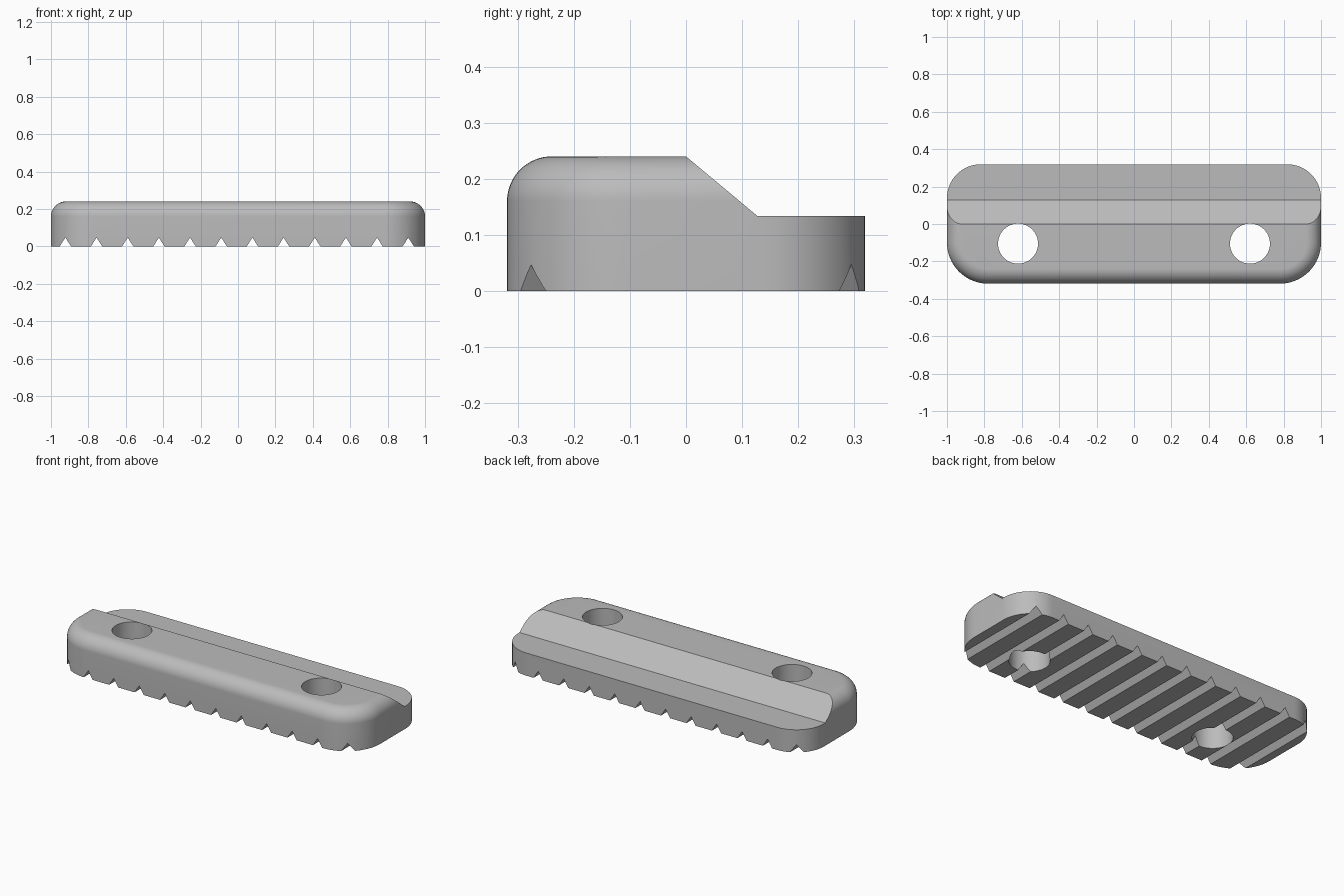
import bpy, bmesh
from math import sin, cos, pi, radians

cube = bpy.data.objects.get("Cube")
if cube:
    bpy.data.objects.remove(cube, do_unlink=True)

HALF_X, HALF_Y, HEIGHT = 1.0, 0.319, 0.24
FILLET = 0.08
FRONT_R, BACK_R = 0.22, 0.18
STEPS = 16


def make_object(name, bm):
    bmesh.ops.recalc_face_normals(bm, faces=bm.faces)
    mesh = bpy.data.meshes.new(name)
    bm.to_mesh(mesh)
    bm.free()
    obj = bpy.data.objects.new(name, mesh)
    bpy.context.collection.objects.link(obj)
    return obj


def outline(inset):
    """Rounded rectangle with wider front corners, shrunk by inset."""
    points = []
    corners = [(1, 1, BACK_R), (-1, 1, BACK_R), (-1, -1, FRONT_R), (1, -1, FRONT_R)]
    for quarter, (sx, sy, r) in enumerate(corners):
        for i in range(STEPS + 1):
            a = (quarter + i / STEPS) * pi / 2
            points.append((sx * (HALF_X - r) + (r - inset) * cos(a),
                           sy * (HALF_Y - r) + (r - inset) * sin(a)))
    return points


def prism(bm, profile, axis, start, end):
    """Extrude a closed 2D profile along x (profile is y, z) or y (profile is x, z)."""
    def place(p, t):
        return (t, p[0], p[1]) if axis == "x" else (p[0], t, p[1])
    rings = [[bm.verts.new(place(p, t)) for p in profile] for t in (start, end)]
    bridge(bm, *rings)
    for ring in rings:
        bm.faces.new(ring)


def bridge(bm, low, high):
    n = len(low)
    for i in range(n):
        j = (i + 1) % n
        bm.faces.new((low[i], low[j], high[j], high[i]))


def cut(target, cutter):
    mod = target.modifiers.new("cut", "BOOLEAN")
    mod.operation, mod.solver, mod.object = "DIFFERENCE", "EXACT", cutter
    bpy.context.view_layer.objects.active = target
    bpy.ops.object.modifier_apply(modifier=mod.name)
    bpy.data.objects.remove(cutter, do_unlink=True)


# Body: rounded block with a filleted top edge
bm = bmesh.new()
levels = [(0, 0)]
for i in range(STEPS + 1):
    a = i / STEPS * pi / 2
    levels.append((FILLET * (1 - cos(a)), HEIGHT - FILLET + FILLET * sin(a)))
rings = [[bm.verts.new((x, y, z)) for x, y in outline(inset)] for inset, z in levels]
for low, high in zip(rings, rings[1:]):
    bridge(bm, low, high)
bm.faces.new(rings[0])
bm.faces.new(rings[-1])
body = make_object("grip_plate", bm)

# Slope and low ledge along the back
bm = bmesh.new()
prism(bm, [(0, HEIGHT), (0.127, 0.134), (0.5, 0.134), (0.5, 0.4), (0, 0.4)], "x", -1.2, 1.2)
cut(body, make_object("ledge_cutter", bm))

# Two through holes for bolts
bm = bmesh.new()
for x in (-0.62, 0.62):
    ring = [(x + 0.107 * cos(k * pi / 32), -0.105 + 0.107 * sin(k * pi / 32)) for k in range(64)]
    low, high = [[bm.verts.new((px, py, z)) for px, py in ring] for z in (-0.2, 0.5)]
    bridge(bm, low, high)
    bm.faces.new(low)
    bm.faces.new(high)
cut(body, make_object("hole_cutter", bm))

# V grooves across the underside
bm = bmesh.new()
for i in range(12):
    x = -0.923 + i / 6
    prism(bm, [(x - 0.06, -0.047), (x, 0.047), (x + 0.06, -0.047)], "y", -0.5, 0.5)
cut(body, make_object("groove_cutter", bm))

# Material
grey = bpy.data.materials.new("plain grey")
grey.use_nodes = True
colour = (0.5, 0.5, 0.5, 1)
grey.diffuse_color = colour
grey.node_tree.nodes["Principled BSDF"].inputs["Base Color"].default_value = colour
body.data.materials.clear()
body.data.materials.append(grey)
for poly in body.data.polygons:
    poly.material_index = 0

# Smooth rounded walls, keep cut edges sharp
bpy.ops.object.select_all(action="DESELECT")
body.select_set(True)
bpy.context.view_layer.objects.active = body
bpy.ops.object.shade_smooth_by_angle(angle=radians(30))
